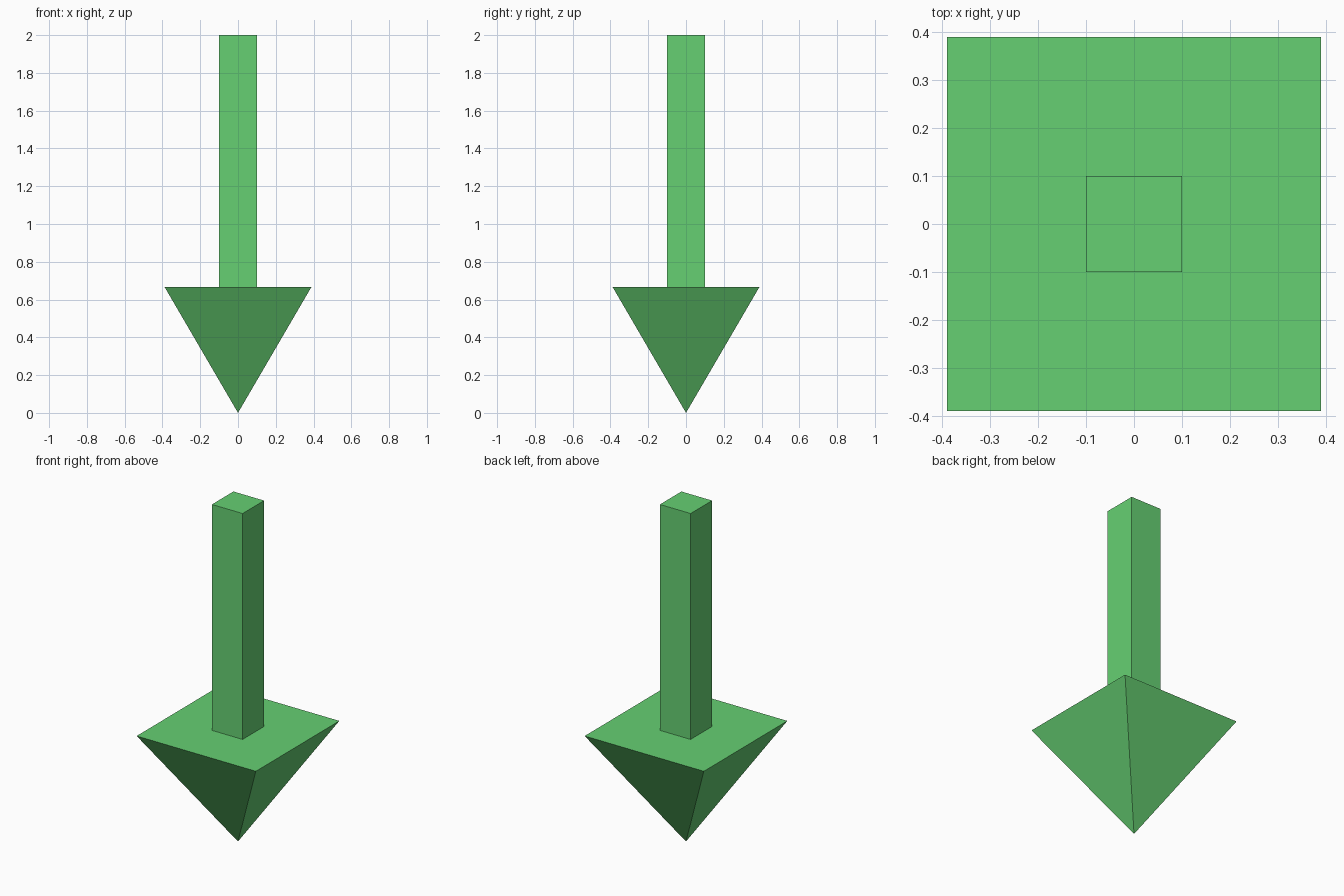
import bpy
from math import pi, sqrt

if "Cube" in bpy.data.objects:
    bpy.data.objects.remove(bpy.data.objects["Cube"])

HEAD_H = 0.667      # height of the pyramid head
HEAD_HALF = 0.389   # half width of its square base
SHAFT_W = 0.2
TOP = 2.0

green = bpy.data.materials.new("green")
green.diffuse_color = (0.133, 0.63, 0.17, 1)
green.use_nodes = True
green.node_tree.nodes["Principled BSDF"].inputs["Base Color"].default_value = green.diffuse_color


def finish(name):
    obj = bpy.context.object
    obj.name = name
    obj.data.materials.append(green)
    bpy.ops.object.transform_apply(location=True, rotation=True, scale=True)


# Arrow head: square pyramid turned point-down
bpy.ops.mesh.primitive_cone_add(
    vertices=4, radius1=HEAD_HALF * sqrt(2), radius2=0, depth=HEAD_H,
    location=(0, 0, HEAD_H / 2), rotation=(pi, 0, pi / 4))
finish("arrow_head")

# Shaft: square bar standing on the head
bpy.ops.mesh.primitive_cube_add(size=1, location=(0, 0, (HEAD_H + TOP) / 2))
bpy.context.object.scale = (SHAFT_W, SHAFT_W, TOP - HEAD_H)
finish("arrow_shaft")
